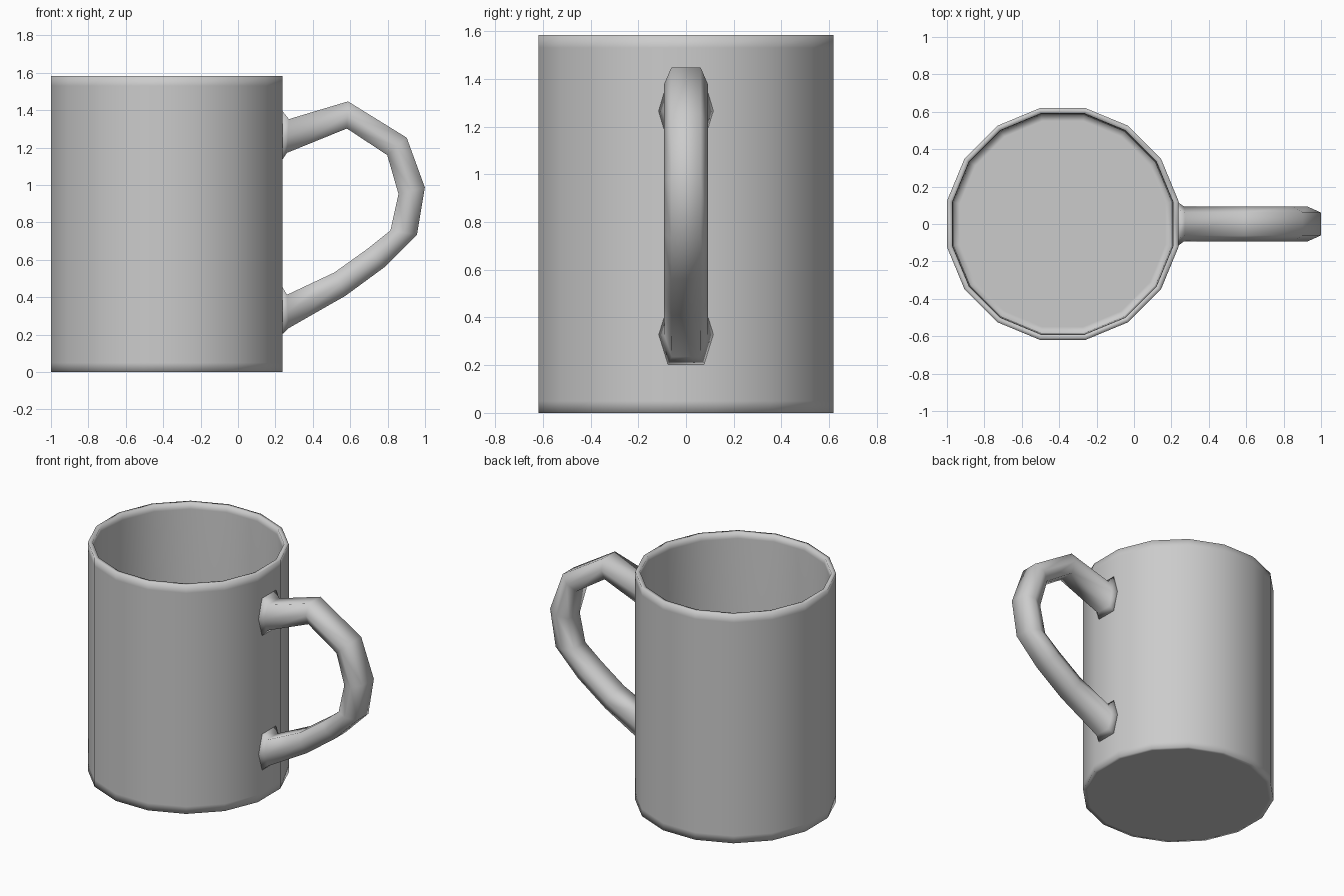
import bpy, bmesh
from math import cos, sin, pi
from mathutils import Vector

if "Cube" in bpy.data.objects:
    bpy.data.objects.remove(bpy.data.objects["Cube"])


def loft(name, rings):
    """Skin a list of vertex rings, cap both ends and shade smooth."""
    bm = bmesh.new()
    loops = [[bm.verts.new(p) for p in ring] for ring in rings]
    n = len(loops[0])
    for a, b in zip(loops, loops[1:]):
        for i in range(n):
            j = (i + 1) % n
            bm.faces.new((a[i], a[j], b[j], b[i]))
    bm.faces.new(loops[0][::-1])
    bm.faces.new(loops[-1])
    bmesh.ops.recalc_face_normals(bm, faces=bm.faces)
    for f in bm.faces:
        f.smooth = True
    mesh = bpy.data.meshes.new(name)
    bm.to_mesh(mesh)
    bm.free()
    obj = bpy.data.objects.new(name, mesh)
    bpy.context.collection.objects.link(obj)
    return obj


# Cup: 16-sided hollow cylinder, profile given as (apothem, height)
SIDES, CENTRE_X = 16, -0.381
profile = [(0.59, 0), (0.619, 0), (0.619, 0.05), (0.619, 1.53), (0.619, 1.583),
           (0.59, 1.583), (0.588, 1.54), (0.582, 0.09), (0.582, 0.045), (0.55, 0.045)]


def cup_ring(apothem, z):
    r = apothem / cos(pi / SIDES)
    angles = [(k + 0.5) * 2 * pi / SIDES for k in range(SIDES)]
    return [(CENTRE_X + r * cos(a), r * sin(a), z) for a in angles]


loft("cup", [cup_ring(r, z) for r, z in profile])

# Handle: six-sided tube; each station is outer point, inner point (x, z), half width
stations = [
    ((0.234, 1.40), (0.234, 1.13), 0.118),
    ((0.272, 1.352), (0.262, 1.172), 0.093),
    ((0.588, 1.447), (0.582, 1.302), 0.093),
    ((0.902, 1.253), (0.798, 1.16), 0.093),
    ((0.999, 0.987), (0.858, 0.952), 0.093),
    ((0.957, 0.735), (0.815, 0.757), 0.093),
    ((0.785, 0.562), (0.69, 0.657), 0.093),
    ((0.575, 0.408), (0.515, 0.532), 0.093),
    ((0.272, 0.235), (0.262, 0.413), 0.090),
    ((0.234, 0.20), (0.234, 0.46), 0.118),
]


def handle_ring(outer, inner, w):
    o, i = Vector((outer[0], 0, outer[1])), Vector((inner[0], 0, inner[1]))
    m, side = (o + i) / 2, Vector((0, w, 0))
    c = side * 0.66
    return [o + c, m + side, i + c, i - c, m - side, o - c]


loft("handle", [handle_ring(*s) for s in stations])
